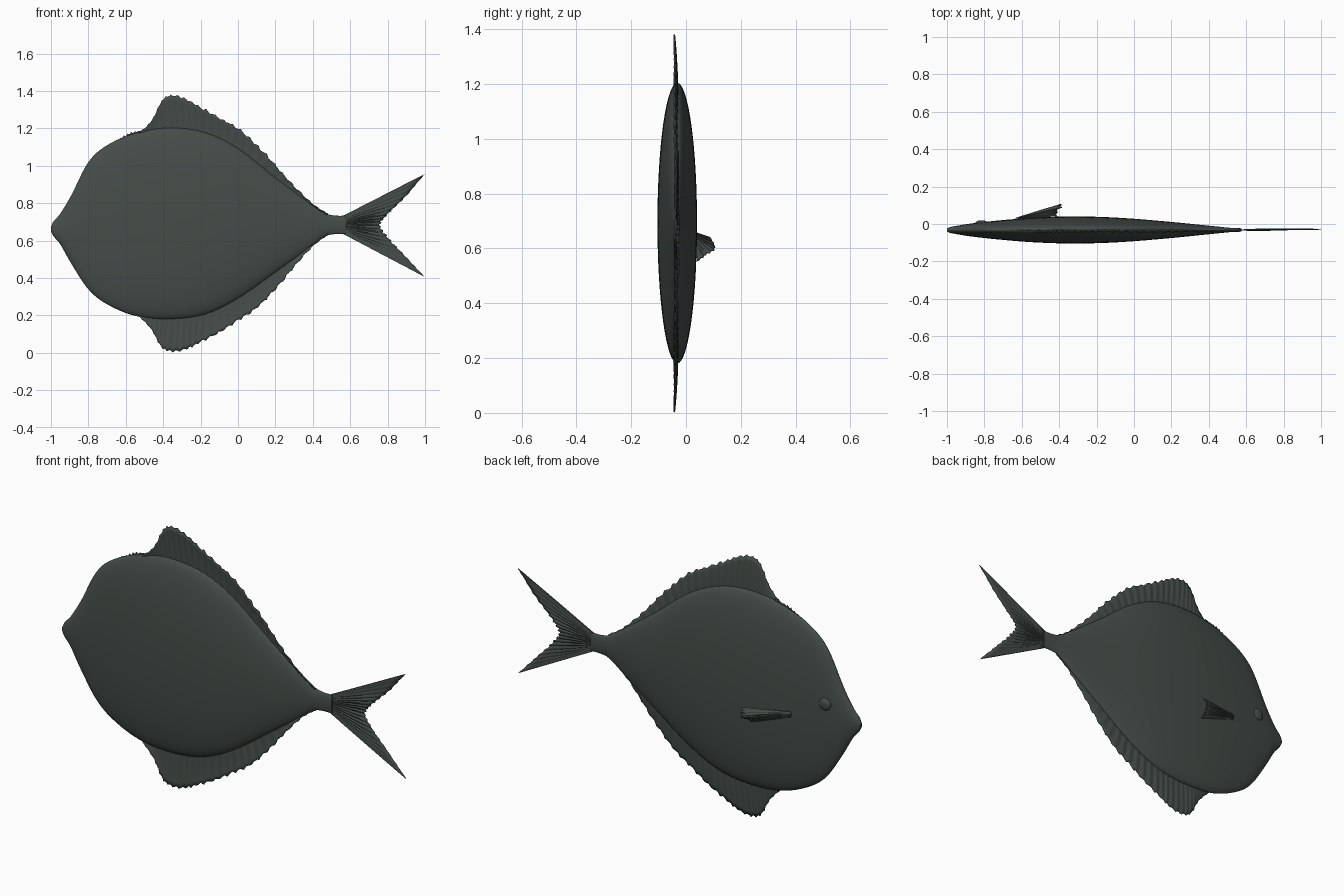
import bpy, bmesh, math, random
from mathutils import Vector

random.seed(4)
default_cube = bpy.data.objects.get("Cube")
if default_cube:
    bpy.data.objects.remove(default_cube, do_unlink=True)

MID_Y = -0.032

skin = bpy.data.materials.new("dark_grey_green")
skin.use_nodes = True
colour = (0.060, 0.074, 0.066, 1)
skin.diffuse_color = colour
shader = skin.node_tree.nodes["Principled BSDF"]
shader.inputs["Base Color"].default_value = colour
shader.inputs["Roughness"].default_value = 0.7


def spline(points, count):
    """Sample a smooth curve through points of any dimension."""
    pts = [Vector(p) for p in points]
    pts = [2 * pts[0] - pts[1]] + pts + [2 * pts[-1] - pts[-2]]
    spans = len(pts) - 3
    result = []
    for i in range(count):
        u = i / (count - 1) * spans
        k = min(int(u), spans - 1)
        t = u - k
        a, b, c, d = pts[k:k + 4]
        result.append(b + 0.5 * t * (c - a + t * (2 * a - 5 * b + 4 * c - d + t * (3 * (b - c) + d - a))))
    return result


def finish(name, bm, angle=40):
    bmesh.ops.recalc_face_normals(bm, faces=bm.faces)
    mesh = bpy.data.meshes.new(name)
    bm.to_mesh(mesh)
    bm.free()
    obj = bpy.data.objects.new(name, mesh)
    bpy.context.collection.objects.link(obj)
    mesh.materials.append(skin)
    bpy.ops.object.select_all(action='DESELECT')
    obj.select_set(True)
    bpy.context.view_layer.objects.active = obj
    bpy.ops.object.shade_smooth_by_angle(angle=math.radians(angle))
    return obj


def bridge_rows(bm, rows, closed=False):
    for low, high in zip(rows, rows[1:]):
        for i in range(len(low) if closed else len(low) - 1):
            j = (i + 1) % len(low)
            bm.faces.new((low[i], low[j], high[j], high[i]))


def make_fin(name, root, edge, samples, rays, jag, ripple, lean=0.0, thickness=0.005):
    """Rayed sheet between a root curve and a ragged outer edge."""
    bm = bmesh.new()
    rows = []
    roots, edges = spline(root, samples), spline(edge, samples)
    steps = 8
    ragged = [random.random() for _ in range(samples)]
    for s in range(steps + 1):
        t = s / steps
        row = []
        for i in range(samples):
            u = i / (samples - 1)
            span = edges[i] - roots[i]
            trim = jag * (abs(math.cos(u * rays * math.pi)) + 0.5 * ragged[i]) * math.sin(math.pi * u) ** 0.4
            p = roots[i] + span * t - span.normalized() * trim * t ** 4
            wave = math.sin(u * rays * math.pi * 2) + 0.7 * math.sin(u * 17)
            p.y += ripple * wave * math.sin(math.pi * u) * t * (1.3 - t) + lean * t * t
            row.append(bm.verts.new(p))
        rows.append(row)
    bridge_rows(bm, rows)
    obj = finish(name, bm)
    solid = obj.modifiers.new("thickness", 'SOLIDIFY')
    solid.thickness = thickness
    solid.offset = 0
    return obj


def flat(points):
    return [(x, MID_Y, z) for x, z in points]


# Body: elliptical sections given as x, top, bottom, half thickness
stations = [
    (-1.0, 0.675, 0.65, 0.008), (-0.985, 0.705, 0.622, 0.015),
    (-0.95, 0.745, 0.58, 0.022), (-0.89, 0.845, 0.475, 0.032),
    (-0.80, 1.02, 0.34, 0.043), (-0.70, 1.11, 0.26, 0.053),
    (-0.55, 1.175, 0.198, 0.065), (-0.37, 1.204, 0.18, 0.072),
    (-0.18, 1.18, 0.205, 0.070), (0.0, 1.095, 0.29, 0.060),
    (0.2, 0.938, 0.43, 0.043), (0.36, 0.82, 0.545, 0.027),
    (0.46, 0.752, 0.618, 0.017), (0.51, 0.735, 0.634, 0.012),
    (0.575, 0.733, 0.635, 0.009)]
bm = bmesh.new()
rings = []
for x, top, bottom, half in spline(stations, 85):
    ring = []
    for k in range(64):
        a = math.tau * k / 64
        ring.append(bm.verts.new((x, MID_Y + half * math.cos(a),
                                  (top + bottom) / 2 + (top - bottom) / 2 * math.sin(a))))
    rings.append(ring)
bridge_rows(bm, rings, closed=True)
bm.faces.new(rings[0])
bm.faces.new(rings[-1])
finish("body", bm, 50)

# Upper and lower fins
make_fin("dorsal_fin",
         flat([(-0.5, 1.13), (-0.37, 1.15), (-0.2, 1.14), (0.0, 1.05), (0.2, 0.9), (0.47, 0.72)]),
         flat([(-0.53, 1.175), (-0.46, 1.25), (-0.41, 1.35), (-0.36, 1.385), (-0.28, 1.365), (-0.2, 1.32),
               (-0.1, 1.265), (0.0, 1.21), (0.1, 1.12), (0.2, 1.015), (0.3, 0.9), (0.4, 0.8), (0.48, 0.745)]),
         150, 26, 0.011, 0.005, -0.01)
make_fin("anal_fin",
         flat([(-0.5, 0.25), (-0.37, 0.23), (-0.2, 0.25), (0.0, 0.34), (0.2, 0.48), (0.47, 0.65)]),
         flat([(-0.53, 0.195), (-0.46, 0.115), (-0.41, 0.025), (-0.35, 0.0), (-0.27, 0.015), (-0.2, 0.05),
               (-0.1, 0.1), (0.0, 0.165), (0.1, 0.23), (0.2, 0.33), (0.3, 0.45), (0.4, 0.565), (0.48, 0.63)]),
         150, 26, 0.011, 0.005, -0.01)

# Low ragged crest ahead of the upper fin
make_fin("crest", flat([(-0.65, 1.1), (-0.58, 1.12), (-0.5, 1.15)]),
         flat([(-0.66, 1.135), (-0.58, 1.18), (-0.5, 1.198)]), 40, 8, 0.009, 0.002)

# Forked tail
make_fin("tail_fin", flat([(0.56, 0.732), (0.56, 0.685), (0.56, 0.637)]),
         flat([(1.0, 0.957), (0.9, 0.835), (0.81, 0.745), (0.77, 0.685),
               (0.81, 0.615), (0.9, 0.515), (1.0, 0.405)]),
         120, 18, 0.012, 0.006, 0.004)

# Side fin, standing off the rear face
make_fin("pectoral_fin", [(-0.63, 0.03, 0.66), (-0.635, 0.03, 0.645), (-0.63, 0.03, 0.63)],
         [(-0.385, 0.088, 0.64), (-0.383, 0.108, 0.6), (-0.4, 0.075, 0.575), (-0.41, 0.042, 0.553)],
         60, 8, 0.016, 0.005, thickness=0.004)

# Eye bulging from the rear face
bm = bmesh.new()
bmesh.ops.create_uvsphere(bm, u_segments=24, v_segments=16, radius=0.034)
bmesh.ops.scale(bm, vec=(1, 0.5, 1), verts=bm.verts)
bmesh.ops.translate(bm, vec=(-0.815, 0.003, 0.74), verts=bm.verts)
finish("eye", bm)
